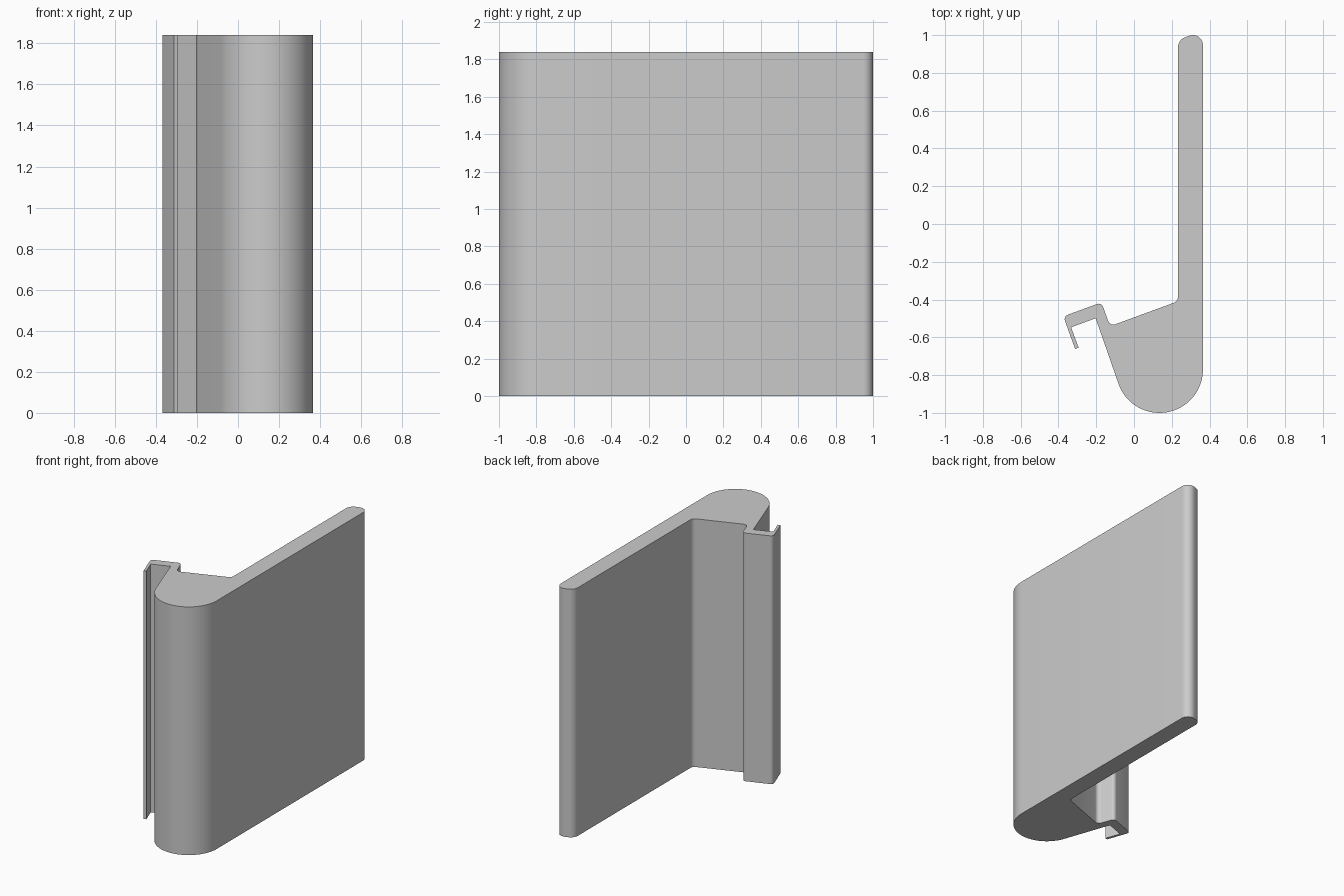
import bpy, bmesh, math
from mathutils import Vector

if "Cube" in bpy.data.objects:
    bpy.data.objects.remove(bpy.data.objects["Cube"])

HEIGHT = 1.84

# Cross-section corners, counter-clockwise: x, y, fillet radius
CORNERS = [
    (0.365, 1.022, 0.053),    # plate tip, outer
    (0.233, 0.975, 0.055),    # plate tip, inner
    (0.233, -0.409, 0.035),   # plate meets body
    (-0.127, -0.541, 0.03),   # notch
    (-0.172, -0.415, 0.025),  # hook top
    (-0.374, -0.489, 0.025),  # hook outer corner
    (-0.312, -0.661, 0.0),    # hook lip
    (-0.293, -0.655, 0.0),
    (-0.333, -0.547, 0.0),    # hook inside
    (-0.203, -0.499, 0.0),
]


def fillet(prev, corner, nxt, r, steps=8):
    """Points of an arc rounding one corner."""
    if r == 0:
        return [corner]
    a, b = (prev - corner).normalized(), (nxt - corner).normalized()
    half = a.angle(b) / 2
    centre = corner + (a + b).normalized() * (r / math.sin(half))
    start = corner + a * (r / math.tan(half)) - centre
    end = corner + b * (r / math.tan(half)) - centre
    sweep = math.pi - 2 * half
    arc = []
    for i in range(steps + 1):
        t = sweep * i / steps
        arc.append(centre + (start * math.sin(sweep - t) + end * math.sin(t)) / math.sin(sweep))
    return arc


# Rounded nose arc, tangent to the slanted side and the outer wall
nose = [Vector((0.135 + 0.23 * math.cos(t), -0.77 + 0.23 * math.sin(t)))
        for t in (math.radians(200 + 160 * i / 40) for i in range(41))]

pts = [Vector(c[:2]) for c in CORNERS]
loop = []
for i, c in enumerate(CORNERS):
    prev = pts[i - 1] if i else nose[-1]
    nxt = pts[i + 1] if i + 1 < len(pts) else nose[0]
    loop += fillet(prev, pts[i], nxt, c[2])
loop += nose

# Extrude the cross-section upwards
bm = bmesh.new()
base = bm.faces.new([bm.verts.new((p.x, p.y, 0)) for p in loop])
top = bmesh.ops.extrude_face_region(bm, geom=[base], use_keep_orig=True)
bmesh.ops.translate(bm, vec=(0, 0, HEIGHT),
                    verts=[g for g in top["geom"] if isinstance(g, bmesh.types.BMVert)])
bmesh.ops.recalc_face_normals(bm, faces=bm.faces)
mesh = bpy.data.meshes.new("hooked_profile")
bm.to_mesh(mesh)
bm.free()

grey = bpy.data.materials.new("light grey")
grey.diffuse_color = (0.6, 0.6, 0.6, 1)
grey.use_nodes = True
grey.node_tree.nodes["Principled BSDF"].inputs["Base Color"].default_value = grey.diffuse_color
mesh.materials.append(grey)
obj = bpy.data.objects.new("hooked_profile", mesh)
bpy.context.collection.objects.link(obj)
bpy.context.view_layer.objects.active = obj
obj.select_set(True)
bpy.ops.object.shade_smooth_by_angle(angle=math.radians(30))
